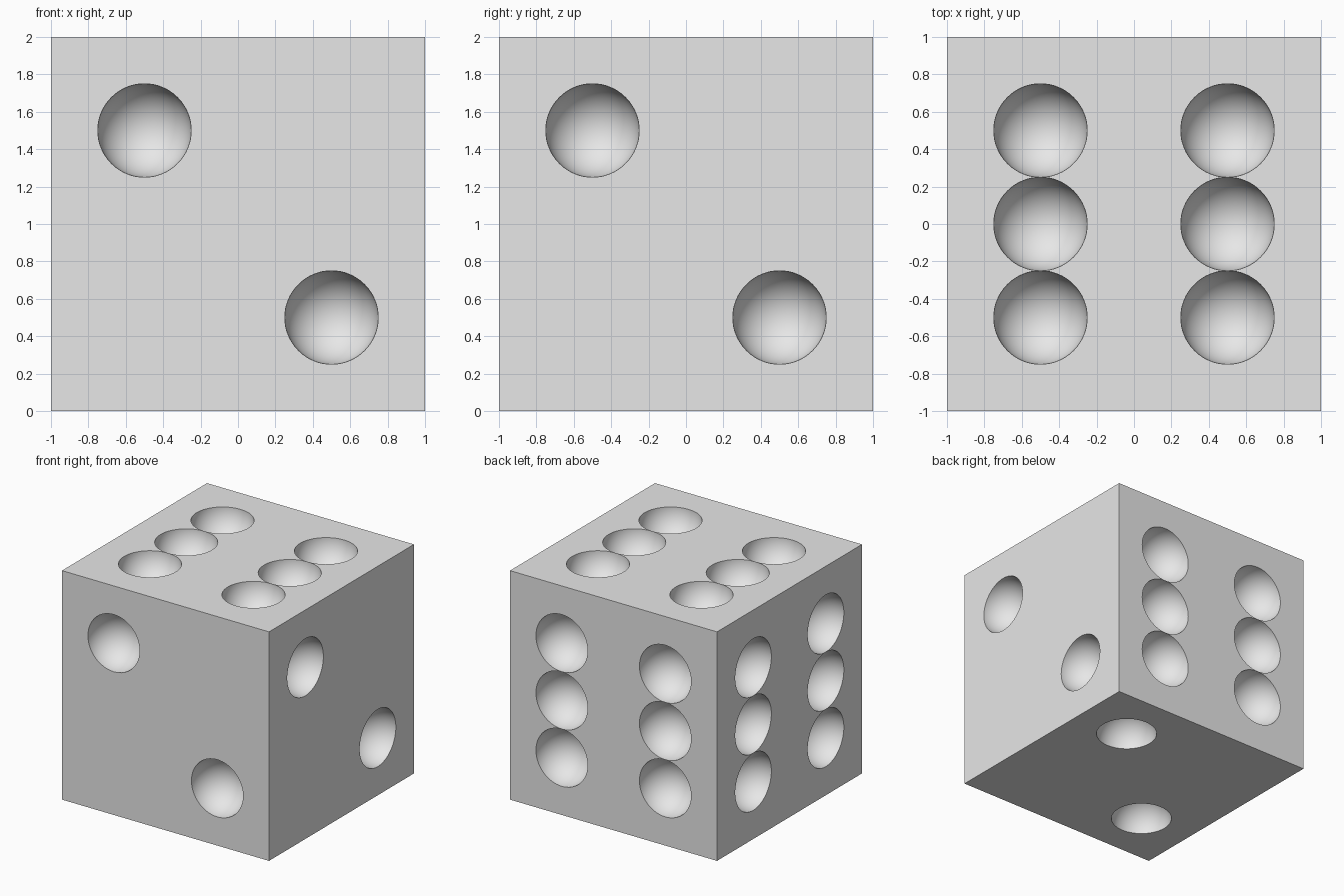
import bpy
import bmesh
from mathutils import Matrix, Vector

default = bpy.data.objects.get("Cube")
if default:
    bpy.data.objects.remove(default, do_unlink=True)

HALF = 1.0      # half the edge length
STEP = 0.5      # pip spacing
RADIUS = 0.25   # pip radius

grey = bpy.data.materials.new("light_grey")
grey.use_nodes = True
colour = (0.8, 0.8, 0.8, 1)
grey.diffuse_color = colour
grey.node_tree.nodes["Principled BSDF"].inputs["Base Color"].default_value = colour


def make_object(name, bm):
    mesh = bpy.data.meshes.new(name)
    bm.to_mesh(mesh)
    bm.free()
    mesh.materials.append(grey)
    obj = bpy.data.objects.new(name, mesh)
    bpy.context.collection.objects.link(obj)
    return obj


# Cube body
bm = bmesh.new()
bmesh.ops.create_cube(bm, size=2 * HALF, matrix=Matrix.Translation((0, 0, HALF)))
body = make_object("die_body", bm)

# Pip layouts: (across, along) in steps on each face
falling = [(-1, 1), (1, -1)]
rising = [(-1, -1), (1, 1)]
six = [(a, b) for a in (-1, 1) for b in (-1, 0, 1)]

# Each face: outward normal, across direction, along direction, layout
X, Y, Z = Vector((1, 0, 0)), Vector((0, 1, 0)), Vector((0, 0, 1))
sides = [
    (-Y, X, Z, falling),   # front
    (X, Y, Z, falling),    # right-hand side
    (Y, X, Z, six),        # back
    (-X, Y, Z, six),       # left-hand side
    (Z, X, Y, six),        # top
    (-Z, X, Y, rising),    # bottom
]

# Round pip cutters, centred on the faces with their poles along the normals
bm = bmesh.new()
for normal, across, along, layout in sides:
    turn = normal.to_track_quat("Z", "Y").to_matrix().to_4x4()
    for a, b in layout:
        centre = Z * HALF + normal * HALF + across * a * STEP + along * b * STEP
        bmesh.ops.create_uvsphere(bm, u_segments=64, v_segments=33, radius=RADIUS,
                                  matrix=Matrix.Translation(centre) @ turn)
for face in bm.faces:
    face.smooth = True
cutter = make_object("pip_cutter", bm)
cutter.hide_render = True

# Scoop the pips out of the body
cut = body.modifiers.new("pips", "BOOLEAN")
cut.operation = "DIFFERENCE"
cut.solver = "EXACT"
cut.object = cutter
bpy.ops.object.select_all(action="DESELECT")
body.select_set(True)
bpy.context.view_layer.objects.active = body
bpy.ops.object.modifier_apply(modifier=cut.name)
bpy.data.objects.remove(cutter, do_unlink=True)
bpy.ops.object.shade_smooth_by_angle(angle=0.6)
